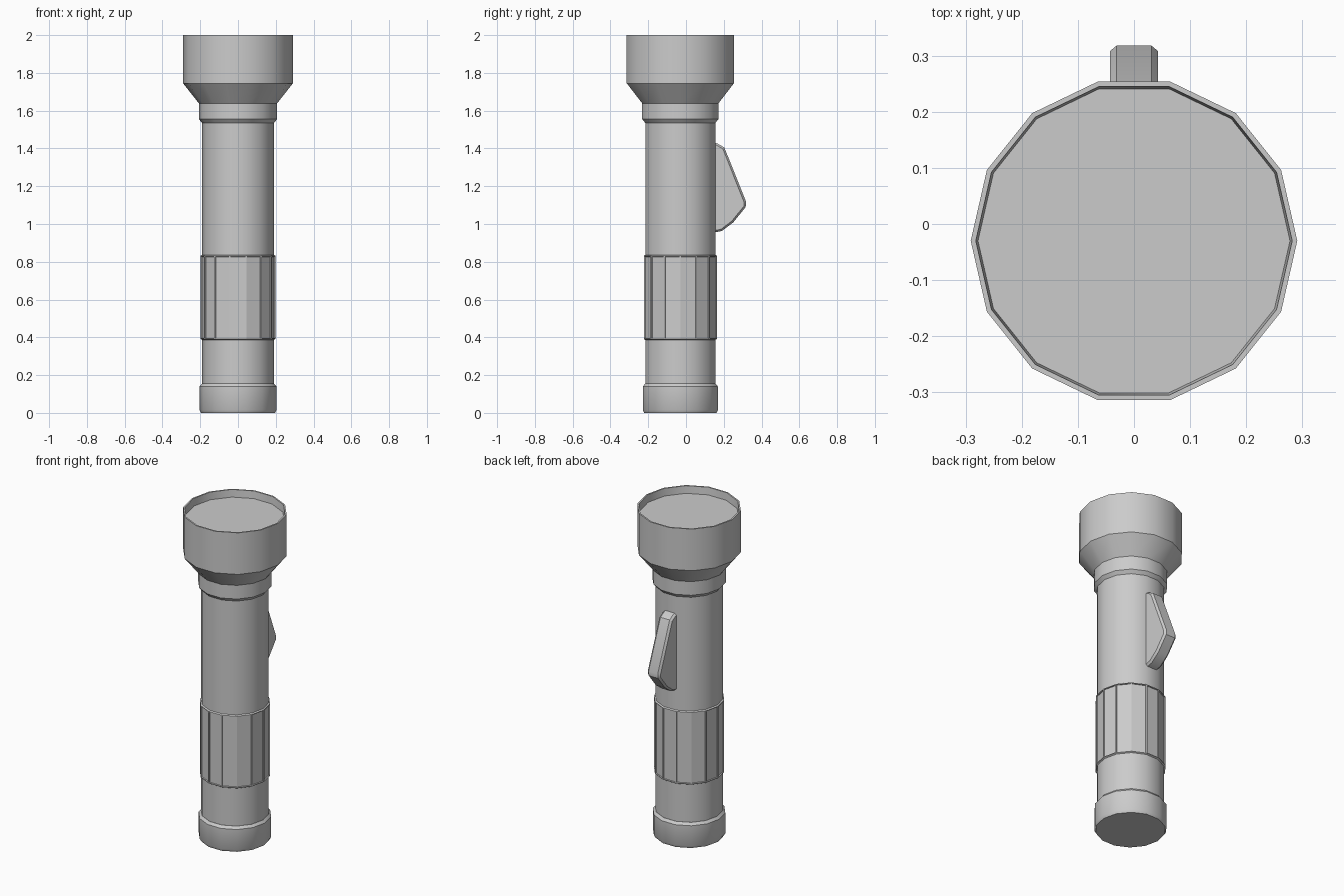
import bpy, bmesh
from math import cos, sin, pi, radians

if "Cube" in bpy.data.objects:
    bpy.data.objects.remove(bpy.data.objects["Cube"])

SIDES, CY = 14, -0.03


def finish(name, bm, smooth=True):
    bmesh.ops.recalc_face_normals(bm, faces=bm.faces)
    mesh = bpy.data.meshes.new(name)
    bm.to_mesh(mesh)
    bm.free()
    ob = bpy.data.objects.new(name, mesh)
    bpy.context.collection.objects.link(ob)
    if smooth:
        bpy.ops.object.select_all(action='DESELECT')
        ob.select_set(True)
        bpy.context.view_layer.objects.active = ob
        bpy.ops.object.shade_smooth_by_angle(angle=radians(28))
    return ob


def lathe(profile):
    """Turn an (r, z) profile into a capped 14-sided solid."""
    bm = bmesh.new()
    rings = [[bm.verts.new((r * cos(2 * pi * i / SIDES), CY + r * sin(2 * pi * i / SIDES), z))
              for i in range(SIDES)] for r, z in profile]
    for a, b in zip(rings, rings[1:]):
        for i in range(SIDES):
            j = (i + 1) % SIDES
            bm.faces.new((a[i], a[j], b[j], b[i]))
    bm.faces.new(rings[0])
    bm.faces.new(rings[-1])
    return bm


# Barrel tube
finish("barrel", lathe([(0.19, 0.1), (0.19, 1.6)]))

# End cap with chamfered foot
finish("end_cap", lathe([(0.196, 0), (0.204, 0.015), (0.204, 0.14), (0.191, 0.155)]))

# Collar under the head
finish("collar", lathe([(0.186, 1.53), (0.207, 1.555), (0.207, 1.64)]))

# Flared head with raised rim and recessed lens
finish("head", lathe([(0.204, 1.635), (0.291, 1.745), (0.291, 2.0), (0.282, 2.0), (0.278, 1.955)]))

# Grip sleeve with a recessed panel on every side
bm = lathe([(0.188, 0.385), (0.198, 0.391), (0.198, 0.832), (0.188, 0.838)])
panels = [f for f in bm.faces if len(f.verts) == 4 and f.calc_area() > 0.02]
bmesh.ops.recalc_face_normals(bm, faces=bm.faces)
bmesh.ops.inset_individual(bm, faces=panels, thickness=0.006, depth=0)
bmesh.ops.inset_individual(bm, faces=panels, thickness=0.002, depth=-0.006)
finish("grip", bm, smooth=False)

# Switch lever: side profile (y, z) with bevelled outer edges
outline = [(0.14, 1.432), (0.165, 1.427), (0.203, 1.405), (0.318, 1.118), (0.316, 1.09),
           (0.25, 1.008), (0.19, 0.963), (0.14, 0.953)]
inner = [(0.14, 1.422), (0.162, 1.417), (0.195, 1.398), (0.308, 1.114), (0.306, 1.094),
         (0.243, 1.016), (0.187, 0.973), (0.14, 0.963)]
bm = bmesh.new()
loops = [[bm.verts.new((x, y, z)) for y, z in pts]
         for x, pts in ((-0.043, inner), (-0.031, outline), (0.031, outline), (0.043, inner))]
for a, b in zip(loops, loops[1:]):
    for i in range(len(a)):
        j = (i + 1) % len(a)
        bm.faces.new((a[i], a[j], b[j], b[i]))
bm.faces.new(loops[0])
bm.faces.new(loops[-1])
finish("switch_lever", bm)
